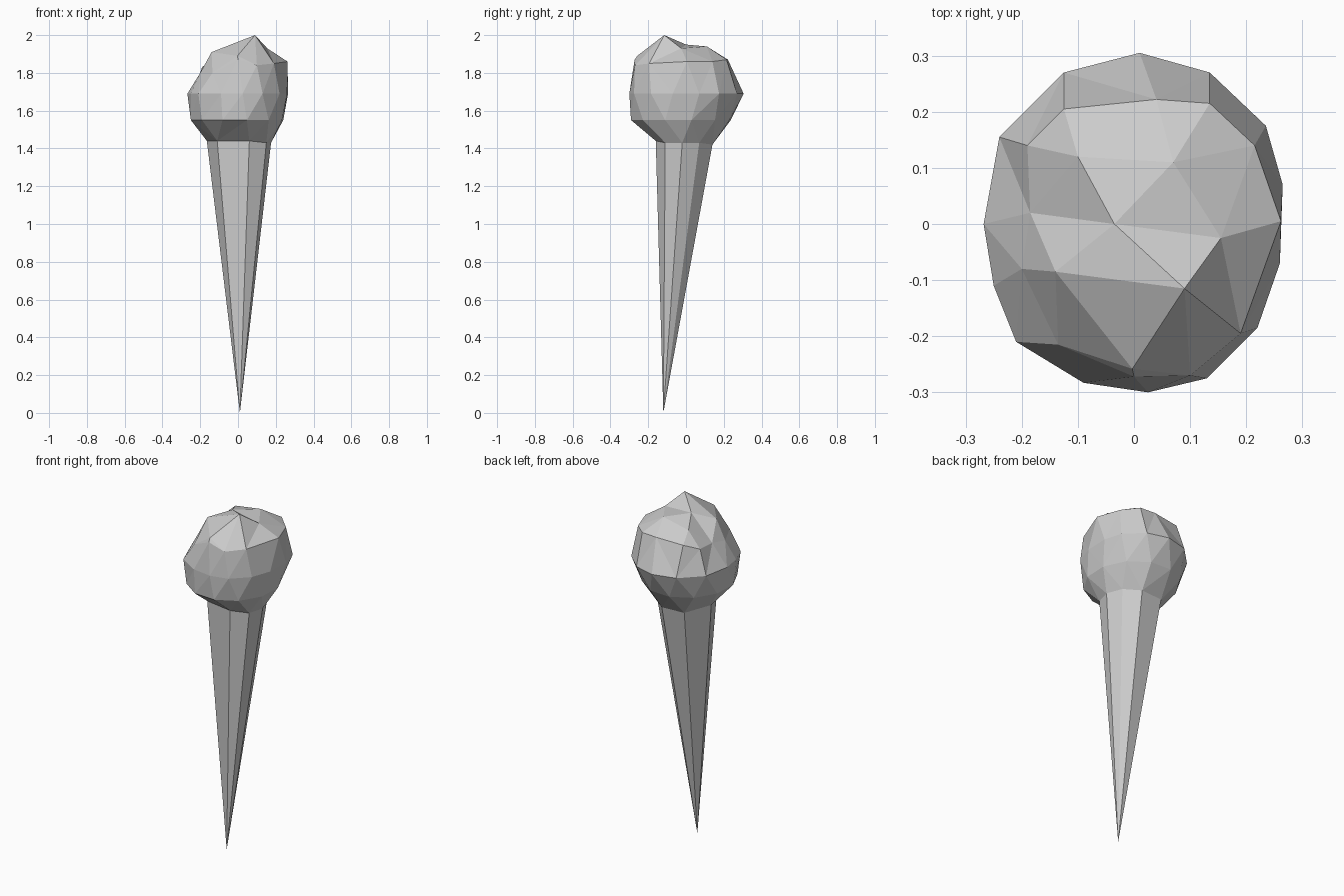
import bpy, math
from mathutils import Vector
from mathutils.geometry import delaunay_2d_cdt

if "Cube" in bpy.data.objects:
    bpy.data.objects.remove(bpy.data.objects["Cube"])

def make(name, verts, faces):
    me = bpy.data.meshes.new(name)
    me.from_pydata(verts, [], faces)
    me.update()
    ob = bpy.data.objects.new(name, me)
    bpy.context.collection.objects.link(ob)
    return ob

def by_angle(ring):
    return sorted(ring, key=lambda p: math.atan2(p[1], p[0]))

def zip_rings(a, b, na, nb):
    """Triangles between two angle-sorted rings; na/nb are first indices."""
    ang = lambda r, i: (math.atan2(r[i % len(r)][1], r[i % len(r)][0])
                        + 2 * math.pi * (i // len(r)))
    i = j = 0
    tris = []
    while i < len(a) or j < len(b):
        va, vb = na + i % len(a), nb + j % len(b)
        if j >= len(b) or (i < len(a) and ang(a, i + 1) < ang(b, j + 1)):
            i += 1
            tris.append((va, na + i % len(a), vb))
        else:
            j += 1
            tris.append((va, nb + j % len(b), vb))
    return tris

# cone: off-centre tip and an irregular eight-sided rim
rim = by_angle([(-.11, -.13, 1.44), (.06, -.16, 1.44), (.15, -.11, 1.43),
                (.175, -.02, 1.43), (.14, .07, 1.43), (.06, .14, 1.42),
                (-.08, .13, 1.42), (-.165, 0, 1.44)])
n = len(rim)
make("cone", rim + [(.01, -.12, 0)], [(i, n, (i + 1) % n) for i in range(n)])

# scoop: underside ring, widest ring and shoulder ring
low = by_angle([(-.005 + .25 * math.cos(math.radians(30 * k + 12)),
                 -.027 + .27 * math.sin(math.radians(30 * k + 12)), 1.55)
                for k in range(12)])
mid = by_angle([(x, y, 1.69) for x, y in [
    (.01, .305), (.135, .27), (.235, .175), (.265, .07), (.26, -.07),
    (.22, -.185), (.13, -.275), (.025, -.30), (-.09, -.283), (-.21, -.21),
    (-.25, -.11), (-.268, 0), (-.24, .155), (-.125, .27)]])
top = by_angle([(-.125, .205, 1.86), (.04, .222, 1.87), (.135, .215, 1.87),
                (.215, .14, 1.86), (.262, .005, 1.86), (.19, -.195, 1.85),
                (.1, -.27, 1.84), (0, -.272, 1.87), (-.135, -.215, 1.80),
                (-.2, -.08, 1.80), (-.185, .02, 1.82), (-.19, .14, 1.83)])
verts, faces, start = [], [], []
rings = [rim, low, mid, top]
for r in rings:
    start.append(len(verts))
    verts += r
for k in range(3):
    faces += zip_rings(rings[k], rings[k + 1], start[k], start[k + 1])

# scoop: rough peaked cap triangulated in plan
peaks = [(-.1, .12, 1.91), (.07, .11, 1.94), (.155, -.025, 1.93),
         (.09, -.115, 2.0), (-.14, -.085, 1.91), (-.035, 0, 1.95),
         (-.003, -.258, 1.89)]
cap = top + peaks
m = len(top)
_, _, tris, _, _, _ = delaunay_2d_cdt(
    [Vector(p[:2]) for p in cap], [(i, (i + 1) % m) for i in range(m)], [], 1, 1e-6)
verts += peaks
faces += [tuple(start[3] + i for i in t) for t in tris]
make("ice_cream_scoop", verts, faces)
